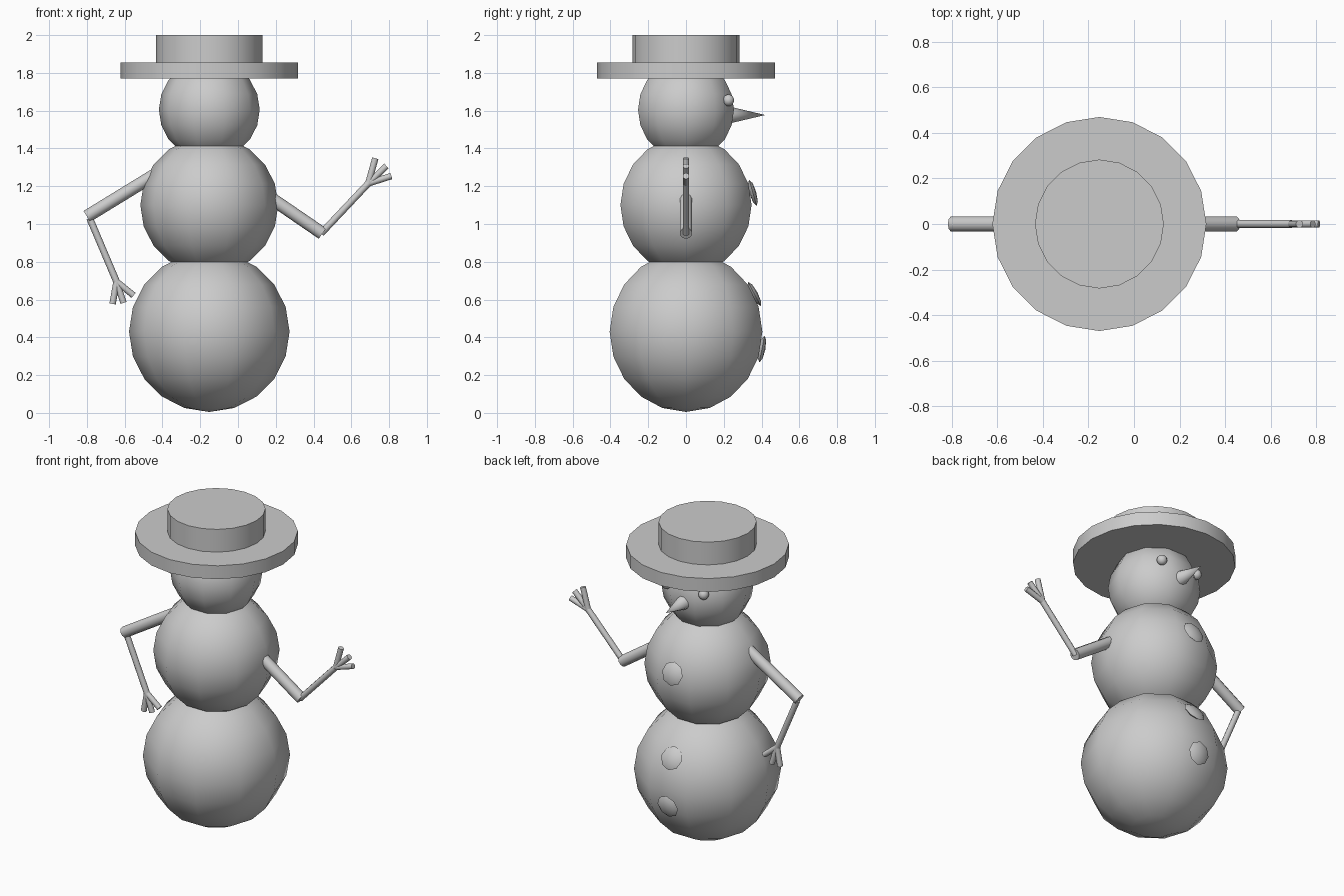
import bpy, bmesh
from math import sin, cos, pi, radians
from mathutils import Vector

if "Cube" in bpy.data.objects:
    bpy.data.objects.remove(bpy.data.objects["Cube"])

CX = -0.152  # body axis


def lathe(name, profile, sides, origin=(0, 0, 0), axis=(0, 0, 1), angle=35):
    """Revolve a (radius, height) profile around an axis, closed at both ends."""
    bm = bmesh.new()
    turn = Vector((0, 0, 1)).rotation_difference(Vector(axis).normalized())
    rings = []
    for r, h in profile:
        n = 1 if r == 0 else sides
        rings.append([bm.verts.new(turn @ Vector((r * cos(2 * pi * i / sides),
                                                  r * sin(2 * pi * i / sides), h)))
                      for i in range(n)])
    for a, b in zip(rings, rings[1:]):
        for i in range(sides):
            j = (i + 1) % sides
            quad = [a[i % len(a)], a[j % len(a)], b[j % len(b)], b[i % len(b)]]
            bm.faces.new(list(dict.fromkeys(quad)))
    for ring in (rings[0], rings[-1]):
        if len(ring) > 1:
            bm.faces.new(ring)
    bmesh.ops.recalc_face_normals(bm, faces=bm.faces)
    mesh = bpy.data.meshes.new(name)
    bm.to_mesh(mesh)
    bm.free()
    ob = bpy.data.objects.new(name, mesh)
    ob.location = origin
    bpy.context.collection.objects.link(ob)
    bpy.ops.object.select_all(action='DESELECT')
    ob.select_set(True)
    bpy.context.view_layer.objects.active = ob
    bpy.ops.object.shade_smooth_by_angle(angle=radians(angle))
    return ob


def ball(name, centre, r, sides, rings):
    prof = [(0 if k in (0, rings) else r * sin(pi * k / rings), -r * cos(pi * k / rings))
            for k in range(rings + 1)]
    return lathe(name, prof, sides, centre, angle=60)


def stick(name, a, b, r):
    """Round stick between two (x, z) points in the y = 0 plane."""
    p, q = Vector((a[0], 0, a[1])), Vector((b[0], 0, b[1]))
    return lathe(name, [(r, 0), (r, (q - p).length)], 10, p, q - p, angle=50)


# Stacked snow balls
ball("lower_body", (CX, 0, 0.43), 0.425, 10, 10)
ball("middle_body", (CX, 0, 1.1), 0.365, 10, 10)
ball("head", (CX, 0, 1.605), 0.267, 10, 10)

# Hat
lathe("hat_brim", [(0.47, 1.77), (0.47, 1.855)], 20, (CX, 0, 0))
lathe("hat_crown", [(0.283, 1.80), (0.283, 2.0)], 20, (CX, 0, 0))

# Face
for side in (-1, 1):
    ball("eye", (CX + side * 0.13, 0.225, 1.655), 0.031, 10, 8)
lathe("nose", [(0.052, 0), (0, 0.21)], 10, (CX, 0.21, 1.577), (0, 1, 0), angle=50)

# Buttons: flattened discs following the body surface
disc = [(0, -0.018), (0.05, -0.013), (0.072, 0), (0.05, 0.013), (0, 0.018)]
for y, z, tilt in ((0.354, 1.165, 16), (0.362, 0.63, 28), (0.402, 0.338, -11)):
    t = radians(tilt)
    lathe("button", disc, 8, (CX, y, z), (0, cos(t), sin(t)))

# Arms: shoulder, elbow, wrist and fingertips
arms = {
    "left": ((-0.40, 1.285), (-0.80, 1.04), (-0.785, 1.03), (-0.643, 0.695),
             ((-0.664, 0.577), (-0.606, 0.582), (-0.553, 0.622))),
    "right": ((0.13, 1.167), (0.447, 0.95), (0.44, 0.95), (0.69, 1.215),
              ((0.727, 1.348), (0.786, 1.307), (0.812, 1.254))),
}
for side, (shoulder, elbow, fore, wrist, tips) in arms.items():
    stick(side + "_upper_arm", shoulder, elbow, 0.034)
    stick(side + "_forearm", fore, wrist, 0.018)
    for tip in tips:
        stick(side + "_finger", wrist, tip, 0.017)
